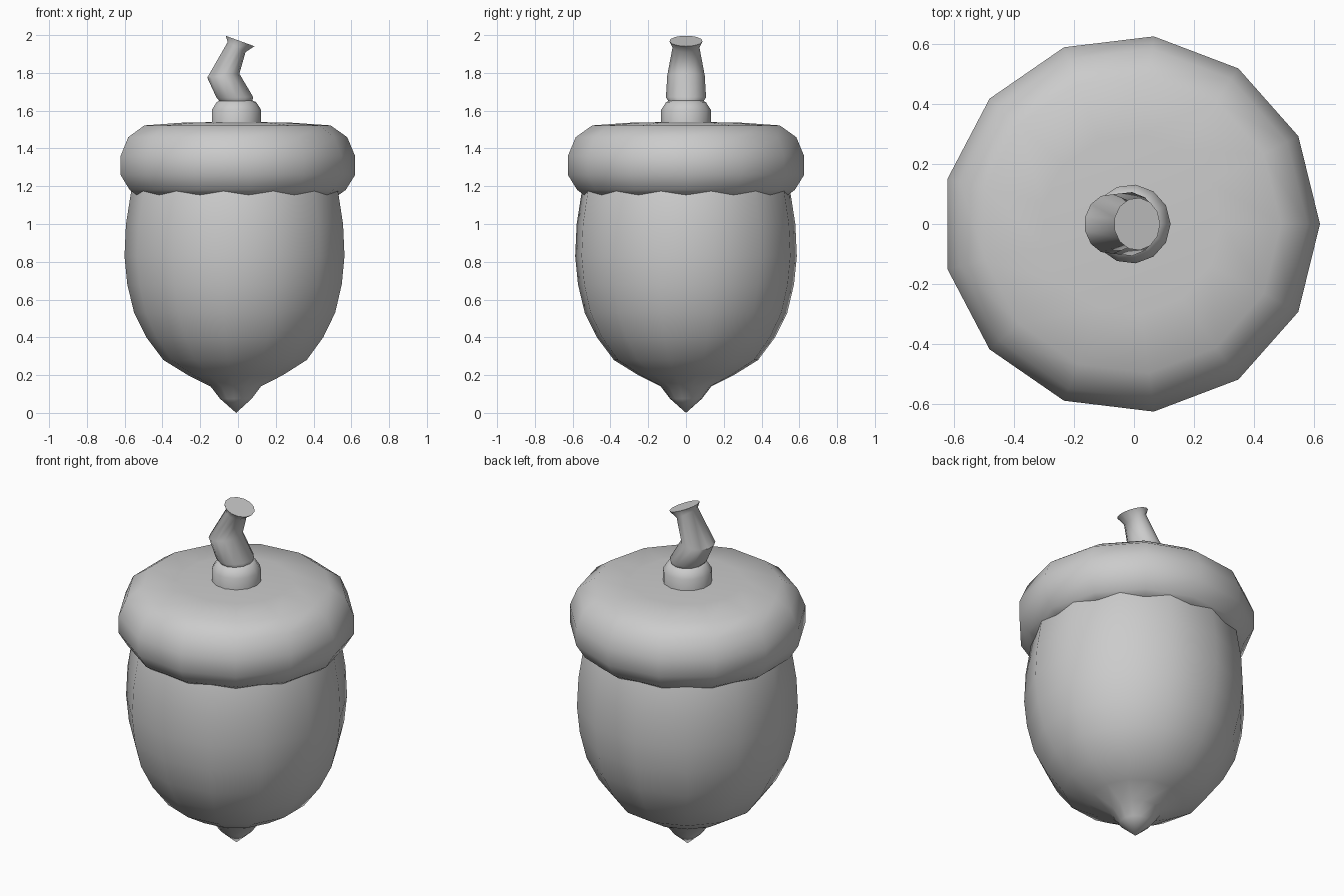
import bpy, bmesh, math

if "Cube" in bpy.data.objects:
    bpy.data.objects.remove(bpy.data.objects["Cube"])

SIDES = 13
CX = -0.01


def skin(name, rings, start=0.0, cap_end=False, angle=50):
    """Skin rings (x, z, radius_x, radius_y, tilt) into a smooth tube; radius 0 makes a pole."""
    bm = bmesh.new()
    loops = []
    for x, z, rx, ry, tilt in rings:
        if rx == 0:
            loops.append([bm.verts.new((x, 0, z))])
            continue
        loop = []
        for i in range(SIDES):
            a = start + 2 * math.pi * i / SIDES
            u = rx * math.cos(a)
            loop.append(bm.verts.new((x + u * math.cos(tilt), ry * math.sin(a),
                                      z + u * math.sin(tilt))))
        loops.append(loop)
    for lo, hi in zip(loops, loops[1:]):
        for i in range(SIDES):
            j = (i + 1) % SIDES
            if len(lo) == 1:
                bm.faces.new((lo[0], hi[j], hi[i]))
            elif len(hi) == 1:
                bm.faces.new((lo[i], lo[j], hi[0]))
            else:
                bm.faces.new((lo[i], lo[j], hi[j], hi[i]))
    if cap_end:
        bm.faces.new(loops[-1])
    bmesh.ops.recalc_face_normals(bm, faces=bm.faces)
    mesh = bpy.data.meshes.new(name)
    bm.to_mesh(mesh)
    bm.free()
    obj = bpy.data.objects.new(name, mesh)
    bpy.context.collection.objects.link(obj)
    bpy.ops.object.select_all(action='DESELECT')
    obj.select_set(True)
    bpy.context.view_layer.objects.active = obj
    bpy.ops.object.shade_smooth_by_angle(angle=math.radians(angle))
    return obj


def lathe(name, profile, start=0.0):
    return skin(name, [(CX, z, r, r, 0) for r, z in profile], start)


# Nut with pointed tip, running up inside the cap
lathe("nut", [(0, 0), (0.085, 0.075), (0.135, 0.14), (0.255, 0.20), (0.385, 0.28),
              (0.475, 0.40), (0.54, 0.53), (0.576, 0.68), (0.591, 0.83), (0.583, 1.0),
              (0.553, 1.19), (0.48, 1.36), (0, 1.45)], math.pi)

# Rounded cap
lathe("cap", [(0.50, 1.15), (0.545, 1.155), (0.58, 1.18), (0.63, 1.26), (0.63, 1.36),
              (0.588, 1.46), (0.50, 1.522), (0.30, 1.536), (0, 1.542)])

# Collar at the base of the stem
lathe("stem_collar", [(0.132, 1.52), (0.132, 1.605), (0.106, 1.645), (0.085, 1.655), (0, 1.655)])

# Bent stem, flared at its cut end
skin("stem", [(-0.01, 1.645, 0.085, 0.09, 0), (-0.018, 1.67, 0.098, 0.107, 0.03),
              (-0.079, 1.785, 0.087, 0.10, 0.12), (-0.008, 1.937, 0.055, 0.072, -0.53),
              (0.01, 1.969, 0.082, 0.088, -0.35)], cap_end=True)
